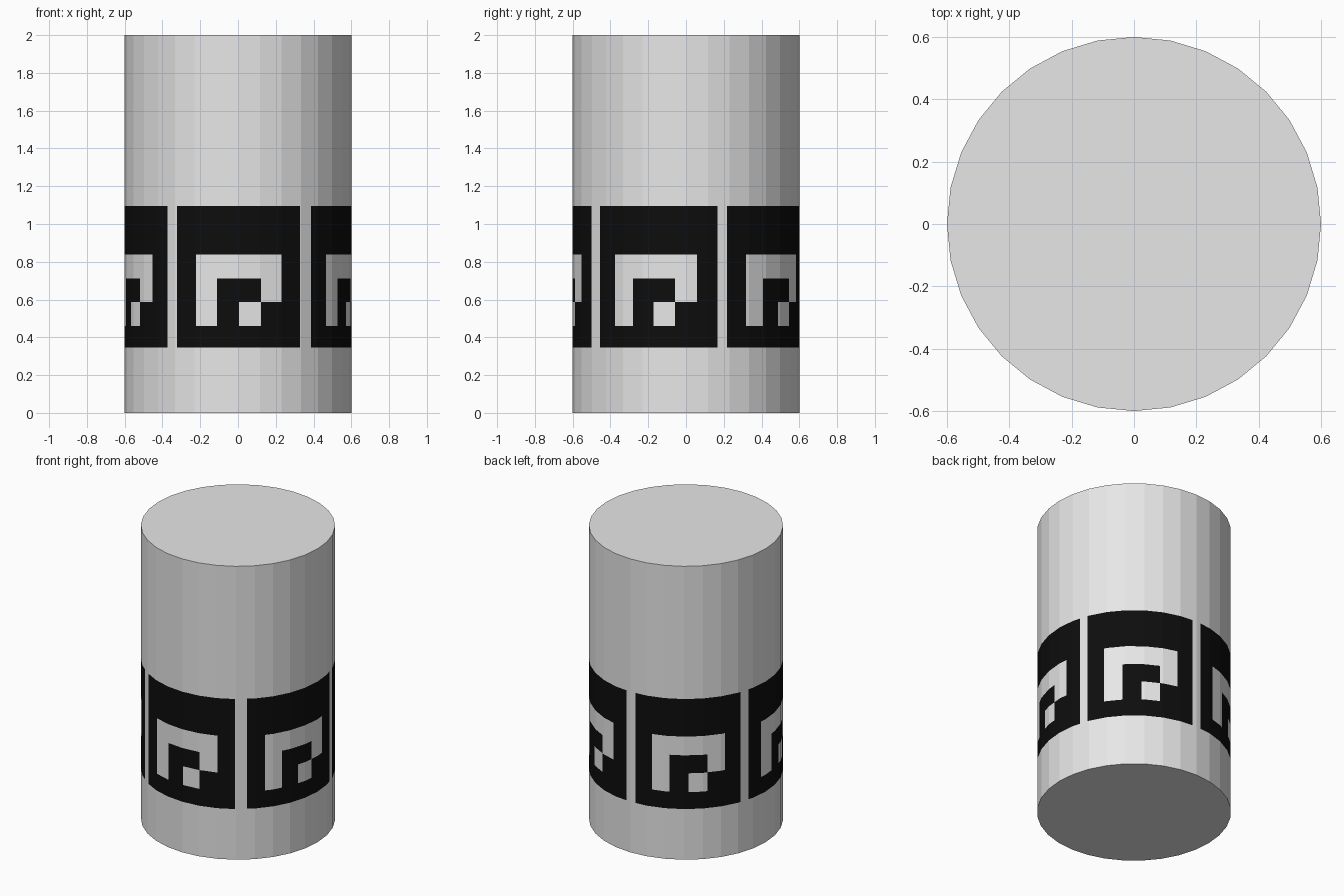
import bpy, bmesh, math
from mathutils import Vector

if "Cube" in bpy.data.objects:
    bpy.data.objects.remove(bpy.data.objects["Cube"])

RADIUS, HEIGHT, SIDES = 0.6, 2.0, 32
CENTRES = [0.2, 73.1, 144.1, 216.3, 288.1]         # key motifs, degrees from the front
COLS = [-32.9, -22, -11, 0.2, 11.4, 22.5, 33.1]    # column cuts inside a motif
ROWS = [0.345, 0.46, 0.588, 0.711, 0.839, 1.095]   # height cuts
KEY = ["######",                                   # bottom row first, # = black
       "#.#.##",
       "#.##.#",
       "#....#",
       "######"]


def material(name, value):
    m = bpy.data.materials.new(name)
    m.diffuse_color = (value, value, value, 1)
    m.use_nodes = True
    m.node_tree.nodes["Principled BSDF"].inputs["Base Color"].default_value = m.diffuse_color
    return m


def cell(value, cuts):
    for i in range(len(cuts) - 1):
        if cuts[i] <= value < cuts[i + 1]:
            return i
    return None


def is_black(centre):
    row = cell(centre.z, ROWS)
    if row is None:
        return False
    angle = math.degrees(math.atan2(centre.x, -centre.y))
    for c in CENTRES:
        col = cell((angle - c + 180) % 360 - 180, COLS)
        if col is not None:
            return KEY[row][col] == "#"
    return False


def cut(bm, faces, point, normal):
    geom = set(faces)
    for f in faces:
        geom.update(f.verts)
        geom.update(f.edges)
    bmesh.ops.bisect_plane(bm, geom=list(geom), dist=1e-6, plane_co=point, plane_no=normal)


def side_faces(bm):
    return [f for f in bm.faces if abs(f.normal.z) < 0.5]


# Column body
bm = bmesh.new()
bmesh.ops.create_cone(bm, cap_ends=True, segments=SIDES, radius1=RADIUS,
                      radius2=RADIUS, depth=HEIGHT)
bmesh.ops.translate(bm, verts=bm.verts, vec=(0, 0, HEIGHT / 2))

# Motif outlines cut into the wall
for z in ROWS:
    bm.normal_update()
    cut(bm, side_faces(bm), (0, 0, z), (0, 0, 1))
for c in CENTRES:
    for col in COLS:
        a = math.radians(c + col)
        out = Vector((math.sin(a), -math.cos(a), 0))
        bm.normal_update()
        near = [f for f in side_faces(bm)
                if f.calc_center_median().dot(out) > 0.5
                and ROWS[0] < f.calc_center_median().z < ROWS[-1]]
        cut(bm, near, (0, 0, 0), (math.cos(a), math.sin(a), 0))

# Black key pattern
bm.normal_update()
for f in side_faces(bm):
    f.material_index = int(is_black(f.calc_center_median()))

mesh = bpy.data.meshes.new("column")
bm.to_mesh(mesh)
bm.free()
mesh.materials.append(material("light_grey", 0.8))
mesh.materials.append(material("black", 0.004))
bpy.context.collection.objects.link(bpy.data.objects.new("column", mesh))
